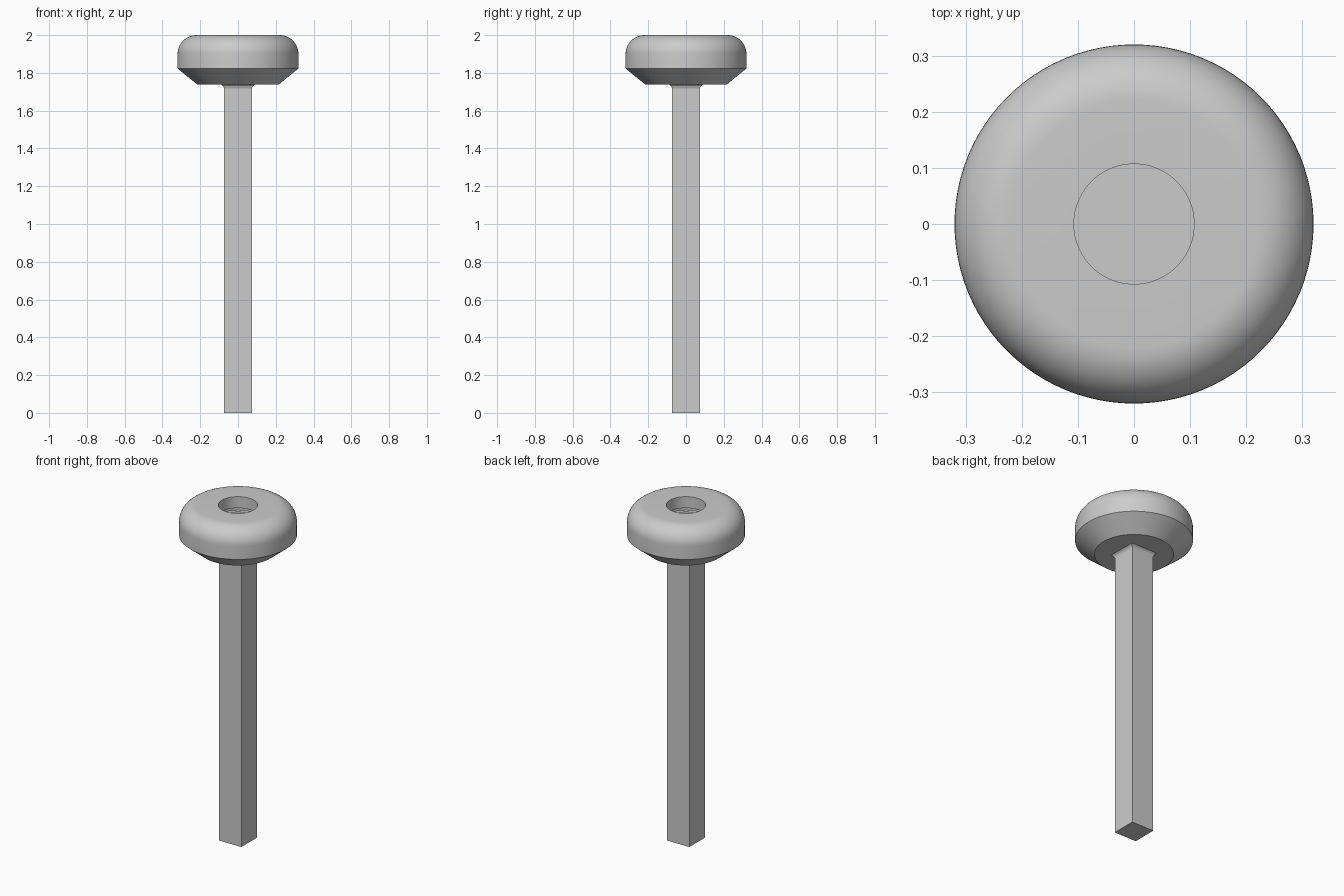
import bpy, bmesh, math

if "Cube" in bpy.data.objects:
    bpy.data.objects.remove(bpy.data.objects["Cube"])

grey = bpy.data.materials.new("plain grey")
grey.diffuse_color = (0.6, 0.6, 0.6, 1)
grey.use_nodes = True
grey.node_tree.nodes["Principled BSDF"].inputs["Base Color"].default_value = grey.diffuse_color


def finish(bm, name, smooth_angle=None):
    bmesh.ops.recalc_face_normals(bm, faces=bm.faces)
    me = bpy.data.meshes.new(name)
    bm.to_mesh(me)
    bm.free()
    ob = bpy.data.objects.new(name, me)
    bpy.context.collection.objects.link(ob)
    me.materials.append(grey)
    if smooth_angle:
        bpy.ops.object.select_all(action='DESELECT')
        ob.select_set(True)
        bpy.context.view_layer.objects.active = ob
        bpy.ops.object.shade_smooth_by_angle(angle=math.radians(smooth_angle))
    return ob


# rounded head, a lathed profile with a grooved recess in the top
profile = [(0, 1.86), (0.107, 1.86), (0.107, 1.91), (0.115, 1.915),
           (0.115, 1.93), (0.107, 1.932), (0.107, 2.0)]
for i in range(13):
    a = math.radians(90 - 90 * i / 12)
    profile.append((0.22 + 0.1 * math.cos(a), 1.9 + 0.1 * math.sin(a)))
profile += [(0.32, 1.823), (0.215, 1.738), (0, 1.738)]
bm = bmesh.new()
verts = [bm.verts.new((r, 0, z)) for r, z in profile]
edges = [bm.edges.new(p) for p in zip(verts, verts[1:])]
bmesh.ops.spin(bm, geom=verts + edges, axis=(0, 0, 1), cent=(0, 0, 0),
               angle=math.tau, steps=96)
bmesh.ops.remove_doubles(bm, verts=bm.verts, dist=1e-5)
finish(bm, "head", 30)

# square shank, flaring slightly where it meets the head
bm = bmesh.new()
rings = []
for h, z in [(0.074, 0), (0.074, 1.718), (0.079, 1.73), (0.09, 1.74)]:
    rings.append([bm.verts.new((h * x, h * y, z))
                  for x, y in [(-1, -1), (1, -1), (1, 1), (-1, 1)]])
for a, b in zip(rings, rings[1:]):
    for i in range(4):
        j = (i + 1) % 4
        bm.faces.new((a[i], a[j], b[j], b[i]))
bm.faces.new(rings[0][::-1])
bm.faces.new(rings[-1])
finish(bm, "shank")
